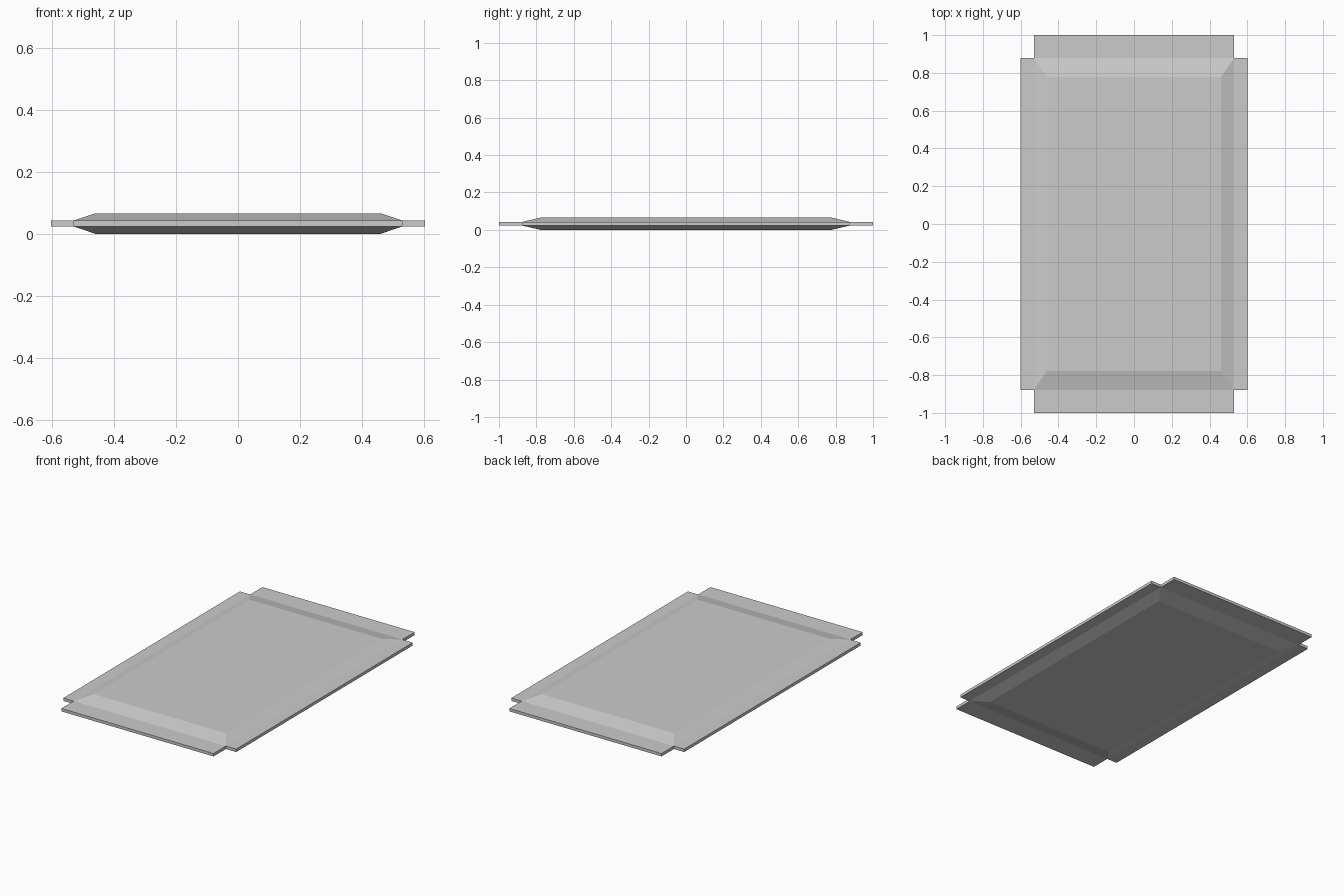
import bpy, bmesh
from mathutils import Vector

cube = bpy.data.objects.get("Cube")
if cube:
    bpy.data.objects.remove(cube, do_unlink=True)

# Material
grey = bpy.data.materials.new("light_grey")
grey.use_nodes = True
colour = (0.6, 0.6, 0.6, 1)
grey.diffuse_color = colour
grey.node_tree.nodes["Principled BSDF"].inputs["Base Color"].default_value = colour

# Panel dimensions
CORE = Vector((0.53, 0.878))      # half size of the core slab
FIELD = Vector((0.46, 0.777))     # half size of the raised field
OUTER = Vector((0.602, 1.0))      # half size out to the tongue tips
MID, TONGUE, HALF = 0.033, 0.0092, 0.033

bm = bmesh.new()
bmesh.ops.create_cube(bm, size=2)
for v in bm.verts:
    v.co = (v.co.x * CORE.x, v.co.y * CORE.y, MID + v.co.z * TONGUE)
bm.normal_update()

for face in list(bm.faces):
    n = face.normal.copy()
    new = bmesh.ops.extrude_discrete_faces(bm, faces=[face])["faces"][0]
    for v in new.verts:
        if abs(n.z) > 0.5:        # bevelled field, above and below
            v.co.x *= FIELD.x / CORE.x
            v.co.y *= FIELD.y / CORE.y
            v.co.z = MID + n.z * HALF
        elif abs(n.x) > 0.5:      # long side tongues
            v.co.x = n.x * OUTER.x
        else:                     # end tongues
            v.co.y = n.y * OUTER.y

bmesh.ops.recalc_face_normals(bm, faces=bm.faces[:])
mesh = bpy.data.meshes.new("raised_panel")
bm.to_mesh(mesh)
bm.free()
mesh.materials.append(grey)
panel = bpy.data.objects.new("raised_panel", mesh)
bpy.context.collection.objects.link(panel)
